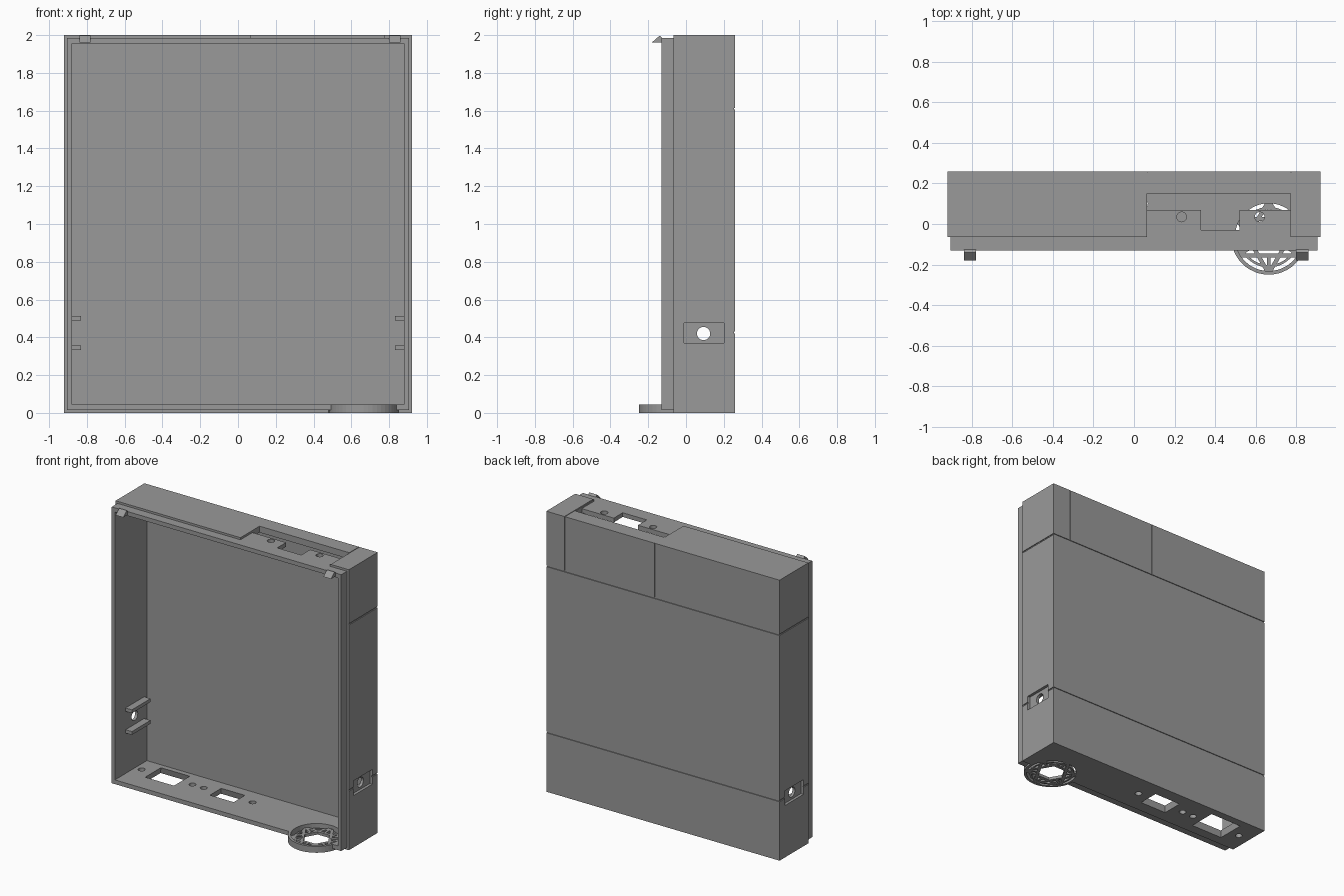
import bpy, bmesh, math
from mathutils import Matrix, Vector

if "Cube" in bpy.data.objects:
    bpy.data.objects.remove(bpy.data.objects["Cube"])

grey = bpy.data.materials.new("plain grey")
grey.diffuse_color = (0.32, 0.32, 0.32, 1)
grey.use_nodes = True
grey.node_tree.nodes["Principled BSDF"].inputs["Base Color"].default_value = grey.diffuse_color


def make(name, bm):
    bmesh.ops.recalc_face_normals(bm, faces=bm.faces)
    me = bpy.data.meshes.new(name)
    bm.to_mesh(me)
    bm.free()
    me.materials.append(grey)
    ob = bpy.data.objects.new(name, me)
    bpy.context.collection.objects.link(ob)
    return ob


def box(name, x0, x1, y0, y1, z0, z1, flare=0.0):
    """Box; flare widens its lower face."""
    bm = bmesh.new()
    bmesh.ops.create_cube(bm, size=1)
    for v in bm.verts:
        f = flare if v.co.z < 0 else 0
        sx, sy = math.copysign(f, v.co.x), math.copysign(f, v.co.y)
        v.co = ((x0 + x1) / 2 + v.co.x * (x1 - x0) + sx,
                (y0 + y1) / 2 + v.co.y * (y1 - y0) + sy,
                (z0 + z1) / 2 + v.co.z * (z1 - z0))
    return make(name, bm)


def rod(name, centre, r, length, axis='Z', sides=24):
    bm = bmesh.new()
    rot = Matrix.Rotation(math.pi / 2, 4, 'Y') if axis == 'X' else Matrix()
    bmesh.ops.create_cone(bm, cap_ends=True, segments=sides, radius1=r, radius2=r,
                          depth=length, matrix=Matrix.Translation(centre) @ rot)
    return make(name, bm)


def combine(ob, other, op='DIFFERENCE'):
    m = ob.modifiers.new(op, 'BOOLEAN')
    m.operation, m.solver, m.object = op, 'EXACT', other
    bpy.context.view_layer.update()
    dg = bpy.context.evaluated_depsgraph_get()
    me = bpy.data.meshes.new_from_object(ob.evaluated_get(dg))
    ob.modifiers.clear()
    ob.data = me
    bpy.data.objects.remove(other)


# Case: outer shell with a stepped front lip, hollowed from the front
case = box("case", -.92, .92, -.065, .26, 0, 2)
combine(case, box("lip", -.905, .905, -.13, 0, .015, 1.985), 'UNION')
combine(case, box("cavity", -.88, .88, -.3, .23, .045, 1.955))

# Horizontal joint grooves around sides and back
for z in (.425, 1.61):
    combine(case, box("back_groove", -1, 1, .254, .3, z - .005, z + .005))
    for s in (-1, 1):
        x0, x1 = sorted((s * .914, s * 1))
        combine(case, box("side_groove", x0, x1, -.064, .3, z - .005, z + .005))

# Vertical hairline joints of the upper back panel
for x in (.065, .775):
    combine(case, box("panel_joint", x - .002, x + .002, .256, .3, 1.61, 2.1))
combine(case, box("top_joint", .773, .777, -.064, .3, 1.996, 2.1))

# Side latch pockets with round holes
for s in (-1, 1):
    x0, x1 = sorted((s * .9, s * 1))
    combine(case, box("side_pocket", x0, x1, -.01, .2, .37, .475))
    combine(case, rod("side_hole", (s * .9, .093, .42), .035, .3, 'X'))

# Top recess with slot, window and screw holes
combine(case, box("top_recess", .065, .773, -.1, .15, 1.985, 2.1))
combine(case, box("top_slot", .065, .773, .07, .15, 1.9, 2.1))
combine(case, box("top_window", .33, .52, -.03, .08, 1.9, 2.1))
for x in (.235, .62):
    combine(case, rod("top_screw_hole", (x, .035, 1.97), .024, .2))

# Floor openings, flared downwards, with screw holes
combine(case, box("large_opening", -.74, -.52, .02, .19, -.002, .06, .015))
combine(case, box("small_opening", -.24, -.06, .035, .155, -.002, .06, .015))
for x in (-.83, -.43, -.34, .045):
    combine(case, rod("floor_screw_hole", (x, .1, .02), .023, .2))
FX, FY, FR = .665, -.065, .185
combine(case, rod("fan_opening", (FX, FY, .02), FR - .006, .05001, sides=48))


# Fan guard: rings, crossing bars and spokes
def ring(name, r0, r1, h, n=48):
    bm = bmesh.new()
    loops = []
    for r, z in ((r0, 0), (r1, 0), (r1, h), (r0, h)):
        loops.append([bm.verts.new((FX + r * math.cos(2 * math.pi * i / n),
                                    FY + r * math.sin(2 * math.pi * i / n), z)) for i in range(n)])
    for a in range(4):
        p, q = loops[a], loops[(a + 1) % 4]
        for i in range(n):
            j = (i + 1) % n
            bm.faces.new((p[i], p[j], q[j], q[i]))
    return make(name, bm)


ring("fan_guard_rim", FR - .018, FR, .045)
ring("fan_guard_inner_ring", .137, .149, .02)
for k in range(6):
    turn = Matrix.Translation((FX, FY, 0)) @ Matrix.Rotation(k * math.pi / 3, 4, 'Z')
    bar = box("fan_guard_bar", -.148, .148, .08, .1, .001, .021)
    spoke = box("fan_guard_spoke", -.009, .009, .09, .174, .002, .022)
    for ob in (bar, spoke):
        ob.data.transform(turn)

# Switch rails inside both side walls
for s in (-1, 1):
    for z in (.345, .5):
        x0, x1 = sorted((s * .83, s * .885))
        box("switch_rail", x0, x1, -.01, .2, z - .012, z + .012)

# Wedge clips on the upper front lip
for x in (-.81, .83):
    bm = bmesh.new()
    ends = []
    for dx in (-.03, .03):
        ends.append([bm.verts.new((x + dx, y, z)) for y, z in
                     ((-.18, 1.962), (-.125, 1.962), (-.125, 1.985), (-.14, 1.997))])
    bm.faces.new(ends[0])
    bm.faces.new(ends[1])
    for i in range(4):
        j = (i + 1) % 4
        bm.faces.new((ends[0][i], ends[0][j], ends[1][j], ends[1][i]))
    make("wedge_clip", bm)
